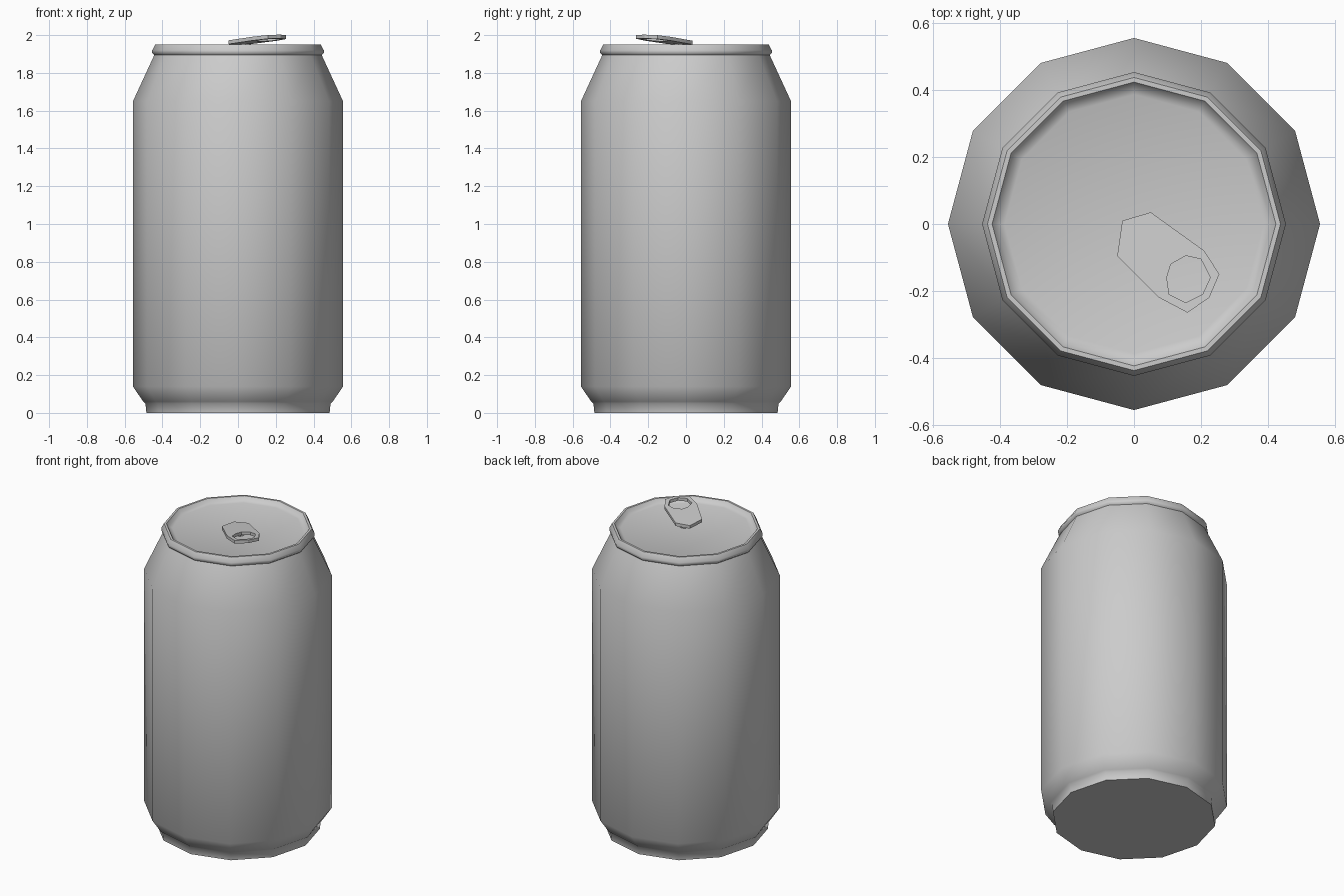
import bpy, bmesh, math

old = bpy.data.objects.get("Cube")
if old:
    bpy.data.objects.remove(old, do_unlink=True)

metal = bpy.data.materials.new("grey metal")
metal.use_nodes = True
grey = (0.6, 0.6, 0.6, 1)
metal.diffuse_color = grey
metal.node_tree.nodes["Principled BSDF"].inputs["Base Color"].default_value = grey


def finish(name, bm, angle):
    """Turn a bmesh into a shaded, coloured object."""
    bmesh.ops.recalc_face_normals(bm, faces=bm.faces)
    mesh = bpy.data.meshes.new(name)
    bm.to_mesh(mesh)
    bm.free()
    mesh.materials.append(metal)
    obj = bpy.data.objects.new(name, mesh)
    bpy.context.collection.objects.link(obj)
    bpy.ops.object.select_all(action='DESELECT')
    obj.select_set(True)
    bpy.context.view_layer.objects.active = obj
    bpy.ops.object.shade_smooth_by_angle(angle=math.radians(angle))
    return obj


def bridge(bm, a, b):
    """Join two closed rings of vertices with quads."""
    n = len(a)
    for i in range(n):
        j = (i + 1) % n
        bm.faces.new((a[i], a[j], b[j], b[i]))


# Can: twelve-sided turned profile of (radius, height), foot to recessed lid
SIDES = 12
profile = [(0.485, 0), (0.49, 0.05), (0.502, 0.06), (0.556, 0.14),
           (0.556, 1.65), (0.443, 1.895), (0.454, 1.905), (0.454, 1.92),
           (0.438, 1.95), (0.424, 1.95), (0.41, 1.93), (0.387, 1.922)]
bm = bmesh.new()
rings = []
for r, z in profile:
    angles = [math.tau * i / SIDES for i in range(SIDES)]
    rings.append([bm.verts.new((r * math.cos(a), r * math.sin(a), z)) for a in angles])
for low, high in zip(rings, rings[1:]):
    bridge(bm, low, high)
bm.faces.new(rings[0])
bm.faces.new(rings[-1])
finish("can_body", bm, 50)

# Pull tab: eight-sided plate with a finger hole, tilted up towards its front
outline = [(-0.035, 0.01), (0.05, 0.035), (0.21, -0.08), (0.255, -0.15),
           (0.225, -0.22), (0.16, -0.265), (0.075, -0.22), (-0.05, -0.095)]
hole = [(0.11, -0.12), (0.155, -0.095), (0.2, -0.105), (0.228, -0.16),
        (0.205, -0.21), (0.155, -0.235), (0.105, -0.21), (0.098, -0.16)]
THICK = 0.02
bm = bmesh.new()


def tab_ring(points, lift):
    return [bm.verts.new((x, y, 1.949 + 0.075 * (x - y) + lift)) for x, y in points]


outer_low, outer_top = tab_ring(outline, 0), tab_ring(outline, THICK)
hole_low, hole_top = tab_ring(hole, 0), tab_ring(hole, THICK)
bridge(bm, outer_low, outer_top)
bridge(bm, outer_top, hole_top)
bridge(bm, hole_top, hole_low)
bridge(bm, hole_low, outer_low)
finish("pull_tab", bm, 30)

# Rivet: short post holding the tab to the lid
bm = bmesh.new()
bmesh.ops.create_cone(bm, cap_ends=True, segments=8, radius1=0.03, radius2=0.03, depth=0.034)
bmesh.ops.translate(bm, verts=bm.verts, vec=(0.04, -0.04, 1.938))
finish("tab_rivet", bm, 30)
